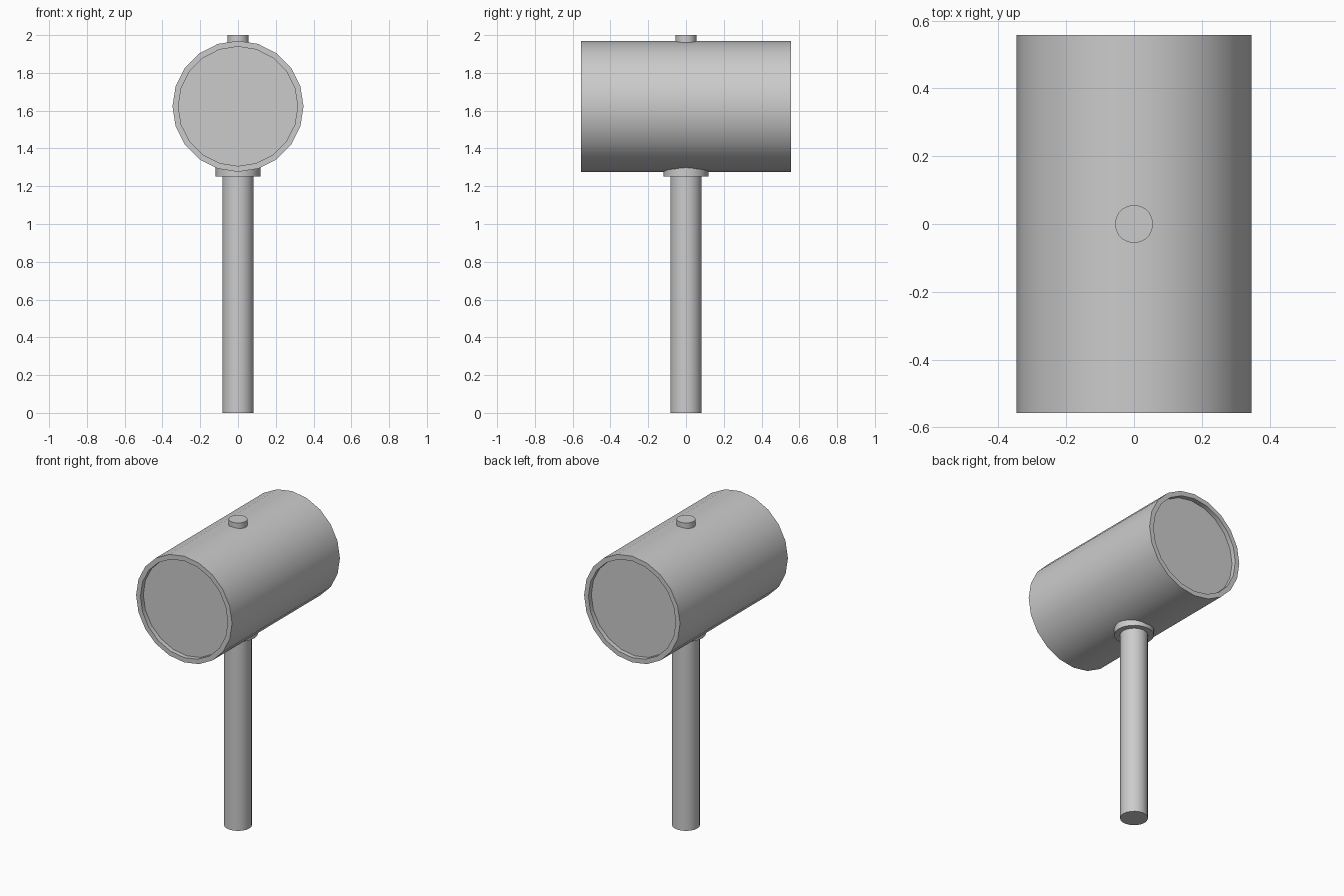
import bpy, bmesh, math

if "Cube" in bpy.data.objects:
    bpy.data.objects.remove(bpy.data.objects["Cube"])

SIDES = 20


def lathe(name, profile, axis="Z", centre_z=0.0):
    """Revolve (radius, position) points around an axis and cap both ends."""
    bm = bmesh.new()
    rings = []
    for r, p in profile:
        ring = []
        for i in range(SIDES):
            a = 2 * math.pi * i / SIDES
            u, v = r * math.cos(a), r * math.sin(a)
            co = (u, v, p + centre_z) if axis == "Z" else (u, p, v + centre_z)
            ring.append(bm.verts.new(co))
        rings.append(ring)
    for lower, upper in zip(rings, rings[1:]):
        for i in range(SIDES):
            j = (i + 1) % SIDES
            bm.faces.new((lower[i], lower[j], upper[j], upper[i]))
    bm.faces.new(rings[0])
    bm.faces.new(rings[-1])
    bmesh.ops.recalc_face_normals(bm, faces=bm.faces)
    mesh = bpy.data.meshes.new(name)
    bm.to_mesh(mesh)
    bm.free()
    obj = bpy.data.objects.new(name, mesh)
    bpy.context.collection.objects.link(obj)
    bpy.ops.object.select_all(action="DESELECT")
    obj.select_set(True)
    bpy.context.view_layer.objects.active = obj
    bpy.ops.object.shade_smooth_by_angle(angle=math.radians(35))
    return obj


# Mallet head: barrel lying along y with a shallow recess in each end
R, INNER, HALF, RECESS = 0.347, 0.316, 0.557, 0.03
lathe("mallet_head", [
    (INNER, -HALF + RECESS), (INNER, -HALF), (R, -HALF),
    (R, HALF), (INNER, HALF), (INNER, HALF - RECESS),
], axis="Y", centre_z=1.623)

# Handle, reaching into the head
lathe("handle", [(0.083, 0.0), (0.083, 1.33)])

# Collar where the handle meets the head
lathe("collar", [(0.118, 1.252), (0.118, 1.32)])

# Peg end showing above the head
lathe("top_peg", [(0.056, 1.92), (0.056, 2.0)])
